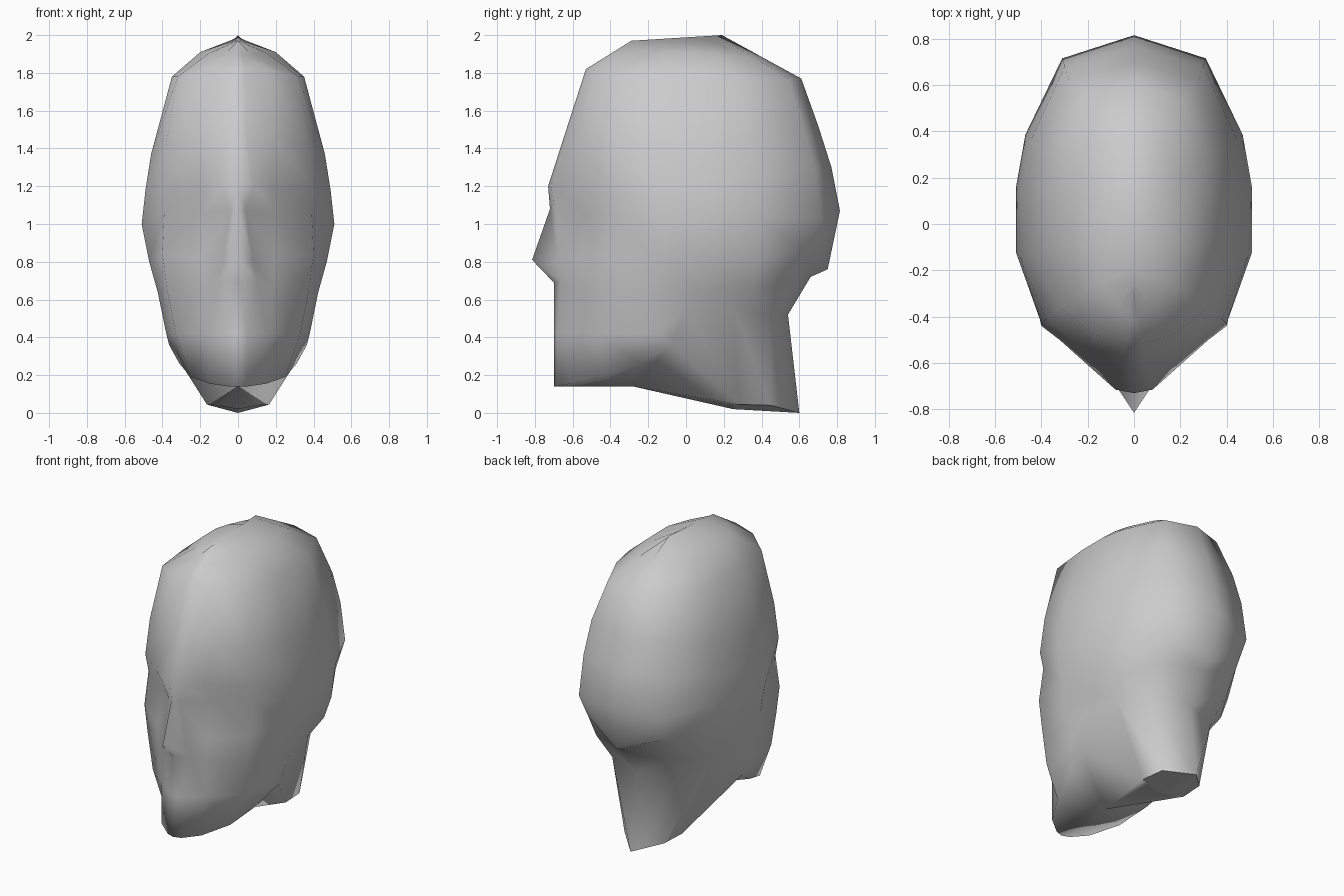
import bpy, bmesh

# Plan of a typical head ring: fraction along depth, fraction of half width
DEPTH = [0, .01, .07, .19, .39, .57, .72, .94, 1]
WIDTH = [0, .10, .37, .78, 1, 1, .92, .61, 0]

# Rings from crown to nape: y front, y back, half width, z front, z side, z back
RINGS = [
    (-.29, .19, 0, 1.97, 1.985, 2.0),
    (-.41, .40, .20, 1.895, 1.91, 1.885),
    (-.53, .61, .35, 1.82, 1.78, 1.77),
    (-.64, .70, .46, 1.48, 1.37, 1.52),
    (-.73, .77, .49, 1.20, 1.18, 1.30),
    (-.72, .815, .51, 1.08, 1.00, 1.07),
    (-.70, .75, .47, .81, .80, .76),
    (-.70, .66, .425, .69, .64, .72),
]


def ring(yf, yb, w, zf, zs, zb):
    zs_all = [zf, zf, zf, (zf + zs) / 2, zs, zs, (zs + zb) / 2, zb, zb]
    return [[w * v, yf + (yb - yf) * u, z]
            for u, v, z in zip(DEPTH, WIDTH, zs_all)]


rows = [ring(*r) for r in RINGS]
for p in rows[0]:
    p[2] = 1.97 + .03 * (p[1] + .29) / .48

# Fuller forehead
rows[2][2] = [.17, -.48, 1.81]
rows[2][3] = [.32, -.36, 1.78]
rows[3][2] = [.19, -.56, 1.46]
rows[3][3] = [.38, -.41, 1.42]
rows[4][3] = [.40, -.43, 1.18]

# Brow, eye sockets, nose and cheekbones
rows[4][1] = [.08, -.715, 1.20]
rows[5][1] = [.04, -.69, 1.07]
rows[5][2] = [.19, -.55, 1.06]
rows[5][3] = [.39, -.41, 1.06]
rows[6][0] = [0, -.815, .81]
rows[6][1] = [.08, -.68, .79]
rows[6][2] = [.19, -.60, .82]
rows[6][3] = [.40, -.44, .84]
rows[7][1] = [.10, -.665, .70]
rows[7][2] = [.18, -.60, .67]
rows[7][3] = [.375, -.44, .65]

# Overhang at the back of the skull
rows[5][7] = [.31, .715, 1.03]
rows[6][6] = [.44, .38, .80]
rows[6][7] = [.295, .635, .86]
rows[7][6] = [.40, .36, .66]
rows[7][7] = [.28, .57, .71]

# Lower face running back into the neck, then jaw line and neck base
rows.append([(0, -.70, .42), (.05, -.68, .42), (.16, -.60, .42),
             (.33, -.45, .42), (.38, -.15, .42), (.39, 0, .55),
             (.355, .25, .56), (.25, .44, .52), (0, .54, .52)])
rows.append([(0, -.70, .14), (.05, -.685, .14), (.15, -.61, .155),
             (.25, -.44, .19), (.31, -.24, .26), (.365, -.08, .36),
             (.165, .28, .045), (.15, .45, .04), (0, .60, 0)])

bm = bmesh.new()
for side in (1, -1):
    def vert(p):
        return bm.verts.new((side * p[0], p[1], p[2]))

    grid = [[vert(p) for p in row] for row in rows]
    for a, b in zip(grid, grid[1:]):
        for i in range(len(a) - 1):
            bm.faces.new((a[i], a[i + 1], b[i + 1], b[i])).smooth = True
    # Underside of the jaw
    jaw = grid[-1]
    throat, neck_mid, neck_front = (vert((0, -.28, .14)),
                                    vert((0, .25, .02)),
                                    vert((.10, .26, .04)))
    for i in range(6):
        bm.faces.new((jaw[i], jaw[i + 1], throat)).smooth = True
    bm.faces.new((jaw[6], neck_front, throat)).smooth = True
    bm.faces.new((neck_front, neck_mid, throat)).smooth = True
    # Flat cap closing the neck
    cap = bm.faces.new((neck_mid, neck_front, jaw[6], jaw[7], jaw[8]))
    for e in cap.edges:
        e.smooth = False

# Weld the halves along the centre line
bmesh.ops.remove_doubles(bm, verts=bm.verts, dist=.0005)
bmesh.ops.dissolve_degenerate(bm, edges=bm.edges, dist=.0005)
bmesh.ops.recalc_face_normals(bm, faces=bm.faces)

mesh = bpy.data.meshes.new("head")
bm.to_mesh(mesh)
bm.free()
head = bpy.data.objects.new("head", mesh)
bpy.context.collection.objects.link(head)
